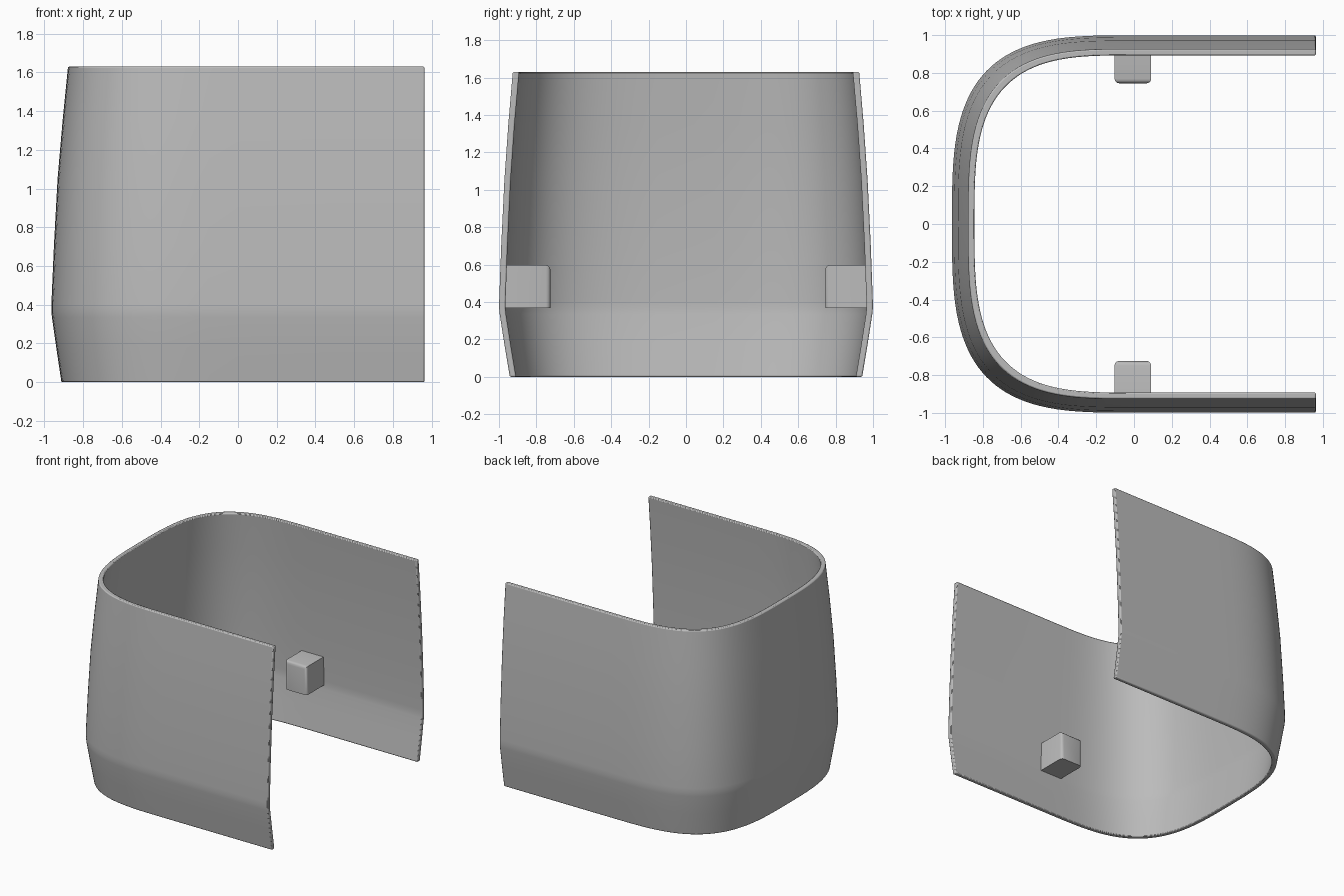
import bpy
import bmesh
import math

cube = bpy.data.objects.get("Cube")
if cube:
    bpy.data.objects.remove(cube, do_unlink=True)

grey = bpy.data.materials.new("plain grey")
grey.use_nodes = True
grey.diffuse_color = (0.5, 0.5, 0.5, 1)
grey.node_tree.nodes["Principled BSDF"].inputs["Base Color"].default_value = (0.5, 0.5, 0.5, 1)

THICK = 0.034
OPEN_END = 0.963
POWER = 2 / 3.3     # squareness of the rounded closed end


def finish(bm, name):
    bmesh.ops.recalc_face_normals(bm, faces=bm.faces)
    mesh = bpy.data.meshes.new(name)
    bm.to_mesh(mesh)
    bm.free()
    mesh.materials.append(grey)
    obj = bpy.data.objects.new(name, mesh)
    bpy.context.collection.objects.link(obj)
    return obj


def smooth(obj):
    bpy.ops.object.select_all(action="DESELECT")
    obj.select_set(True)
    bpy.context.view_layer.objects.active = obj
    bpy.ops.object.shade_smooth_by_angle(angle=math.radians(35))


def u_path(a, b):
    """Plan outline: straight arms joined by a squarish rounded end."""
    pts = [(OPEN_END, b), (OPEN_END / 2, b)]
    steps = 64
    for i in range(steps + 1):
        t = math.pi / 2 + math.pi * i / steps
        c, s = math.cos(t), math.sin(t)
        pts.append((-a * abs(c) ** POWER, math.copysign(b * abs(s) ** POWER, s)))
    return pts + [(OPEN_END / 2, -b), (OPEN_END, -b)]


# Wall heights with half length and half width of the outer face
levels = [
    (0.0, 0.912, 0.942), (0.18, 0.939, 0.972), (0.335, 0.961, 0.996),
    (0.365, 0.964, 0.999), (0.4, 0.964, 0.999), (0.7, 0.951, 0.988),
    (1.05, 0.932, 0.971), (1.35, 0.906, 0.95), (1.63, 0.878, 0.926),
]

# Wall shell: closed section swept around the plan outline
bm = bmesh.new()
section = [(z, a, b) for z, a, b in levels]
section += [(z, a - THICK, b - THICK) for z, a, b in reversed(levels)]
rows = [[bm.verts.new((x, y, z)) for x, y in u_path(a, b)] for z, a, b in section]
for i, row in enumerate(rows):
    above = rows[(i + 1) % len(rows)]
    for j in range(len(row) - 1):
        bm.faces.new((row[j], row[j + 1], above[j + 1], above[j]))
# Caps on the two open ends, one quad per height band
n = len(rows)
for j in (0, -1):
    for i in range(len(levels) - 1):
        bm.faces.new((rows[i][j], rows[i + 1][j], rows[n - 2 - i][j], rows[n - 1 - i][j]))
wall = finish(bm, "curved_wall")
bevel = wall.modifiers.new("soft rims", "BEVEL")
bevel.width = 0.007
bevel.segments = 2
bevel.limit_method = "ANGLE"
bevel.angle_limit = math.radians(50)
smooth(wall)


# Blocks on the inside of each arm, softened at the free end
def peg(name, side, inner):
    bm = bmesh.new()
    bmesh.ops.create_cube(bm, size=1)
    outer, low, high = 0.975, 0.367, 0.597
    for v in bm.verts:
        v.co.x = -0.006 + v.co.x * 0.194
        v.co.y = side * (inner if v.co.y * side < 0 else outer)
        v.co.z = high if v.co.z > 0 else low
    edges = [e for e in bm.edges
             if all(abs(v.co.y) < 0.9 for v in e.verts)
             and any(v.co.z > 0.5 for v in e.verts)]
    bmesh.ops.bevel(bm, geom=edges, offset=0.024, segments=3, profile=0.5, affect="EDGES")
    smooth(finish(bm, name))


peg("right_inner_block", -1, 0.725)
peg("left_inner_block", 1, 0.745)
